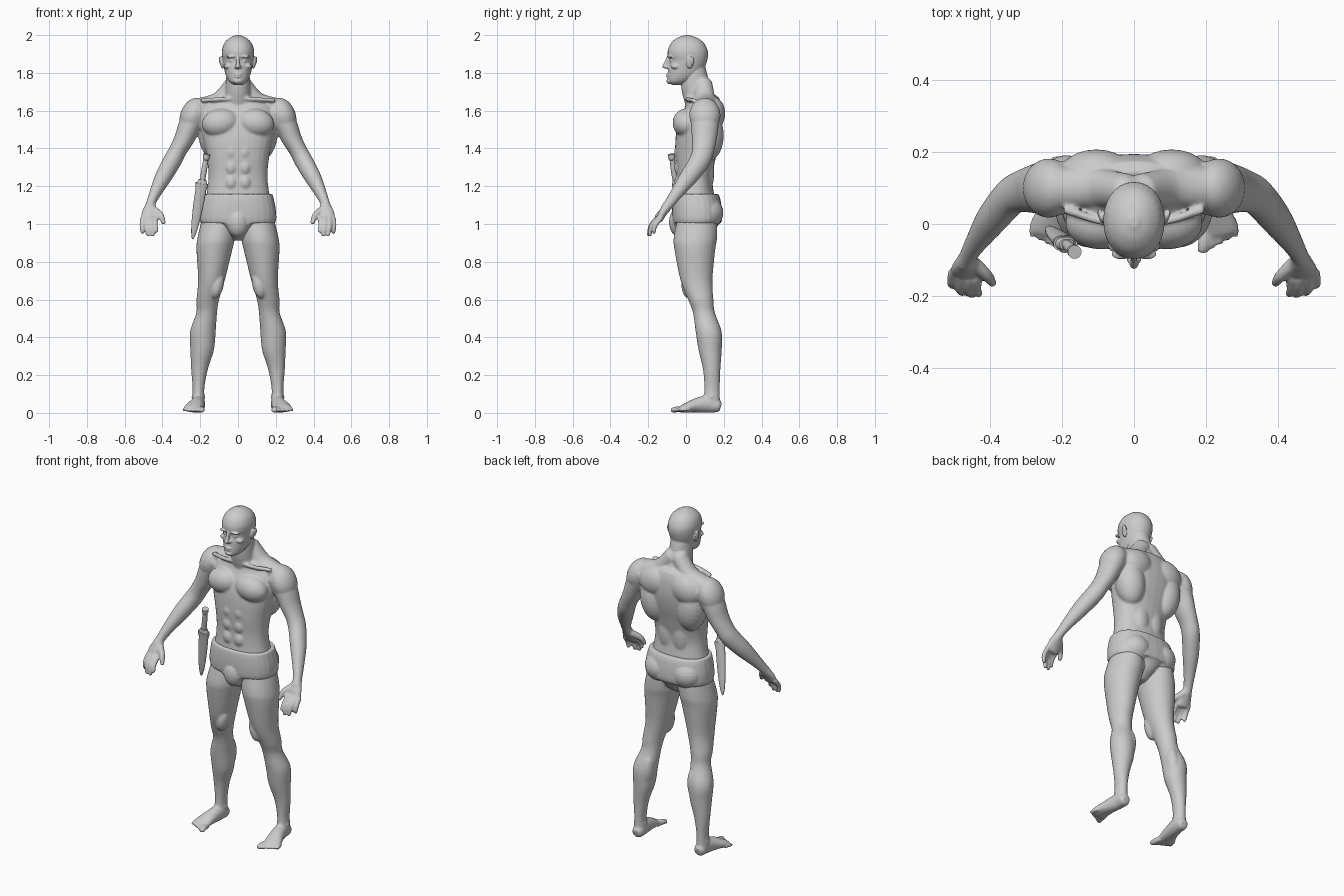
import bpy, bmesh, math
from mathutils import Vector, Matrix, Euler

SEG = 28


def spline(pts, steps):
    """Catmull-Rom through rows of (x, y, z, a, b)."""
    out, n = [], len(pts)
    for i in range(n - 1):
        p = [pts[max(0, min(n - 1, i + k))] for k in (-1, 0, 1, 2)]
        for s in range(steps):
            t = s / steps
            out.append([0.5 * (2 * b + (c - a) * t + (2 * a - 5 * b + 4 * c - d) * t * t
                               + (3 * b - a - 3 * c + d) * t ** 3) for a, b, c, d in zip(*p)])
    return out + [list(pts[-1])]


def tube(bm, pts, flat=False, n=2.0, cap=0.5, steps=4, side=1):
    """Loft superellipse rings (x, y, z, a, b) along a path."""
    rows = spline([(p[0] * side, *p[1:]) for p in pts], steps)
    frames = []
    for i, r in enumerate(rows):
        q = Vector(rows[min(i + 1, len(rows) - 1)][:3]) - Vector(rows[max(i - 1, 0)][:3])
        t = Vector((0, 0, math.copysign(1, q.z))) if flat else q.normalized()
        frames.append((Vector(r[:3]), t, r[3], r[4]))
    if cap:
        for end, sg in ((0, -1), (-1, 1)):
            c, t, a, b = frames[end]
            extra = (c + t * sg * cap * min(a, b), t, a * 0.7, b * 0.7)
            frames.insert(0, extra) if end == 0 else frames.append(extra)
    rings = []
    for c, t, a, b in frames:
        u = (Vector((1, 0, 0)) - t * t.x).normalized()
        v = t.cross(u)
        ring = []
        for k in range(SEG):
            ang = 2 * math.pi * k / SEG
            co, si = math.cos(ang), math.sin(ang)
            ring.append(bm.verts.new(c + u * a * math.copysign(abs(co) ** (2 / n), co)
                                     + v * b * math.copysign(abs(si) ** (2 / n), si)))
        rings.append(ring)
    for r0, r1 in zip(rings, rings[1:]):
        for k in range(SEG):
            j = (k + 1) % SEG
            bm.faces.new((r0[k], r0[j], r1[j], r1[k]))
    bm.faces.new(rings[0][::-1])
    bm.faces.new(rings[-1])


def stack(bm, rows, cx=0.0, **kw):
    """Loft level rings from rows (z, half width, front y, back y)."""
    tube(bm, [(cx, (f + b) / 2, z, w, (b - f) / 2) for z, w, f, b in rows], flat=True, **kw)


def blob(bm, c, r, tilt=0.0, side=1):
    m = (Matrix.Translation((c[0] * side, c[1], c[2])) @ Euler((0, tilt * side, 0)).to_matrix().to_4x4()
         @ Matrix.Diagonal((*r, 1)))
    bmesh.ops.create_uvsphere(bm, u_segments=24, v_segments=14, radius=1, matrix=m)


def finish(bm, name, voxel=0, smooth=0):
    bmesh.ops.recalc_face_normals(bm, faces=bm.faces)
    me = bpy.data.meshes.new(name)
    bm.to_mesh(me)
    bm.free()
    ob = bpy.data.objects.new(name, me)
    bpy.context.collection.objects.link(ob)
    bpy.ops.object.select_all(action='DESELECT')
    bpy.context.view_layer.objects.active = ob
    ob.select_set(True)
    if voxel:
        m = ob.modifiers.new("fuse", 'REMESH')
        m.mode, m.voxel_size = 'VOXEL', voxel
        s = ob.modifiers.new("soften", 'SMOOTH')
        s.factor, s.iterations = 0.5, smooth
        for mod in ("fuse", "soften"):
            bpy.ops.object.modifier_apply(modifier=mod)
        bpy.ops.object.shade_smooth()
    else:
        bpy.ops.object.shade_smooth_by_angle(angle=math.radians(40))
    return ob


# torso and neck
bm = bmesh.new()
stack(bm, [(0.96, .11, -.03, .14), (1.03, .18, -.055, .17), (1.10, .178, -.06, .16), (1.18, .163, -.052, .145),
           (1.26, .156, -.05, .14), (1.36, .166, -.057, .16), (1.46, .188, -.055, .185), (1.54, .2, -.04, .195),
           (1.62, .185, -.005, .19), (1.67, .12, .01, .175)], n=2.3, cap=.2)
stack(bm, [(1.62, .08, .0, .17), (1.69, .07, -.02, .145), (1.75, .064, -.027, .125), (1.83, .06, -.02, .1)])

for s in (1, -1):
    # torso muscles
    blob(bm, (.092, .002, 1.535), (.1, .073, .076), .15, s)
    blob(bm, (.125, .115, 1.47), (.085, .085, .14), .12, s)
    blob(bm, (.105, .145, 1.585), (.1, .063, .085), .3, s)
    blob(bm, (.045, .1, 1.28), (.06, .05, .13), 0, s)
    for z in (1.22, 1.3, 1.38):
        blob(bm, (.036, -.03, z), (.036, .032, .045), 0, s)
    tube(bm, [(.02, .09, 1.74, .05, .05), (.1, .1, 1.655, .045, .055), (.21, .1, 1.615, .05, .06)], side=s)
    tube(bm, [(.025, .005, 1.665, .012, .012), (.1, .01, 1.66, .011, .011), (.19, .04, 1.655, .012, .012)], side=s)
    # arm
    blob(bm, (.237, .1, 1.575), (.068, .083, .097), -.4, s)
    tube(bm, [(.2, .1, 1.6, .07, .075), (.25, .1, 1.53, .062, .074), (.285, .097, 1.45, .053, .066),
              (.318, .09, 1.39, .047, .058), (.347, .073, 1.335, .048, .055), (.395, .015, 1.25, .044, .048),
              (.438, -.048, 1.165, .031, .034), (.461, -.088, 1.11, .025, .027),
              (.467, -.11, 1.08, .032, .026)], side=s)
    # hand
    tube(bm, [(.463, -.095, 1.1, .028, .024), (.467, -.122, 1.06, .042, .022), (.472, -.142, 1.02, .043, .017)],
         side=s)
    for base, tip in (((.437, -.15), (.43, -.195, .96)), ((.461, -.152), (.45, -.197, .94)),
                      ((.484, -.147), (.477, -.192, .94)), ((.505, -.135), (.505, -.17, .953))):
        mid = ((base[0] + tip[0]) / 2 + .004, (base[1] + tip[1]) / 2 - .012, .99)
        tube(bm, [(*base, 1.03, .014, .014), (*mid, .013, .013), (*tip, .0105, .0105)], side=s)
    tube(bm, [(.445, -.11, 1.075, .02, .02), (.408, -.145, 1.045, .016, .017), (.394, -.165, 1.005, .012, .012)],
         side=s)
    # leg
    tube(bm, [(.1, .06, 1.03, .09, .105), (.115, .05, .93, .099, .115), (.125, .047, .865, .095, .108),
              (.14, .055, .705, .071, .085), (.16, .078, .6, .06, .067), (.166, .095, .53, .055, .058),
              (.186, .12, .43, .068, .069), (.19, .128, .33, .062, .061), (.204, .136, .23, .044, .046),
              (.209, .138, .13, .031, .041), (.21, .135, .06, .034, .045)], flat=True, side=s)
    blob(bm, (.165, .062, .555), (.033, .026, .045), 0, s)
    blob(bm, (.11, .015, .68), (.035, .04, .075), -.2, s)
    blob(bm, (.157, .14, .41), (.038, .045, .1), -.1, s)
    blob(bm, (.21, .135, .085), (.038, .018, .018), 0, s)
    # foot
    tube(bm, [(.208, .168, .036, .033, .035), (.21, .12, .047, .036, .046), (.22, .06, .041, .041, .039),
              (.233, .005, .028, .05, .026), (.238, -.025, .02, .052, .018)], side=s)
    for i in range(5):
        r = .0165 if i == 0 else .0125 - .0006 * i
        tube(bm, [(.202 + .018 * i, -.01 + .006 * i, .018, r, r), (.196 + .0215 * i, -.045 + .009 * i, .019, r, r),
                  (.191 + .023 * i, -.074 + .0105 * i, .014, r, r * .8)], side=s)
finish(bm, "body", .006, 6)

# head
bm = bmesh.new()
stack(bm, [(1.742, .033, -.085, -.01), (1.757, .05, -.097, .03), (1.79, .066, -.097, .075), (1.83, .075, -.094, .1),
           (1.865, .081, -.088, .112), (1.895, .085, -.097, .117), (1.925, .084, -.095, .113),
           (1.96, .071, -.078, .094), (1.985, .045, -.048, .062), (1.997, .018, -.015, .027)], n=2.1, cap=.15)
stack(bm, [(1.66, .06, .0, .13), (1.76, .061, -.025, .12), (1.84, .058, -.01, .1)])
# nose, mouth and chin
tube(bm, [(0, -.088, 1.888, .009, .012), (0, -.1, 1.86, .009, .012), (0, -.113, 1.835, .013, .012)])
blob(bm, (0, -.103, 1.832), (.013, .023, .01))
blob(bm, (0, -.094, 1.791), (.022, .011, .006))
blob(bm, (0, -.093, 1.779), (.02, .011, .006))
blob(bm, (0, -.085, 1.757), (.026, .019, .016))
for s in (1, -1):
    # brow, eye, cheek, nostril and ear
    blob(bm, (.034, -.083, 1.887), (.03, .016, .008), .1, s)
    blob(bm, (.032, -.073, 1.864), (.014, .012, .008), 0, s)
    blob(bm, (.05, -.055, 1.836), (.024, .025, .016), .2, s)
    blob(bm, (.012, -.098, 1.831), (.008, .012, .008), 0, s)
    blob(bm, (.086, .02, 1.855), (.01, .019, .033), .15, s)
    blob(bm, (.094, .03, 1.863), (.007, .013, .024), .2, s)
finish(bm, "head", .0038, 3)

# briefs
bm = bmesh.new()
stack(bm, [(.915, .03, -.005, .09), (.95, .055, -.055, .14), (.985, .085, -.075, .165), (1.008, .12, -.077, .18)],
      n=2.4, cap=.1)
stack(bm, [(1.005, .197, -.068, .185), (1.03, .203, -.073, .192), (1.08, .2, -.075, .19), (1.13, .19, -.073, .182),
           (1.158, .183, -.068, .172)], n=2.4, cap=0)
blob(bm, (0, -.035, 1.01), (.06, .055, .08))
for s in (1, -1):
    blob(bm, (.09, .1, 1.06), (.095, .098, .09), 0, s)
finish(bm, "briefs", .005, 4)

# knife and sheath, strung along one slanted axis
TOP, TIP = Vector((-.165, -.078, 1.37)), Vector((-.24, -.01, .92))
for name, rows, n in (
        ("knife_pommel", [(0, .019, .019), (.05, .018, .018), (.07, .013, .013)], 2),
        ("knife_handle", [(.06, .013, .013), (.2, .015, .015), (.35, .013, .013)], 2),
        ("knife_guard", [(.3, .02, .015), (.345, .028, .018)], 2.5),
        ("sheath_collar", [(.345, .034, .021), (.4, .032, .02)], 2.5),
        ("sheath", [(.38, .029, .017), (.6, .027, .015), (.8, .021, .013), (.93, .013, .01), (1, .004, .004)], 2.3)):
    bm = bmesh.new()
    tube(bm, [(*TOP.lerp(TIP, t), a, b) for t, a, b in rows], n=n, cap=0)
    finish(bm, name)
